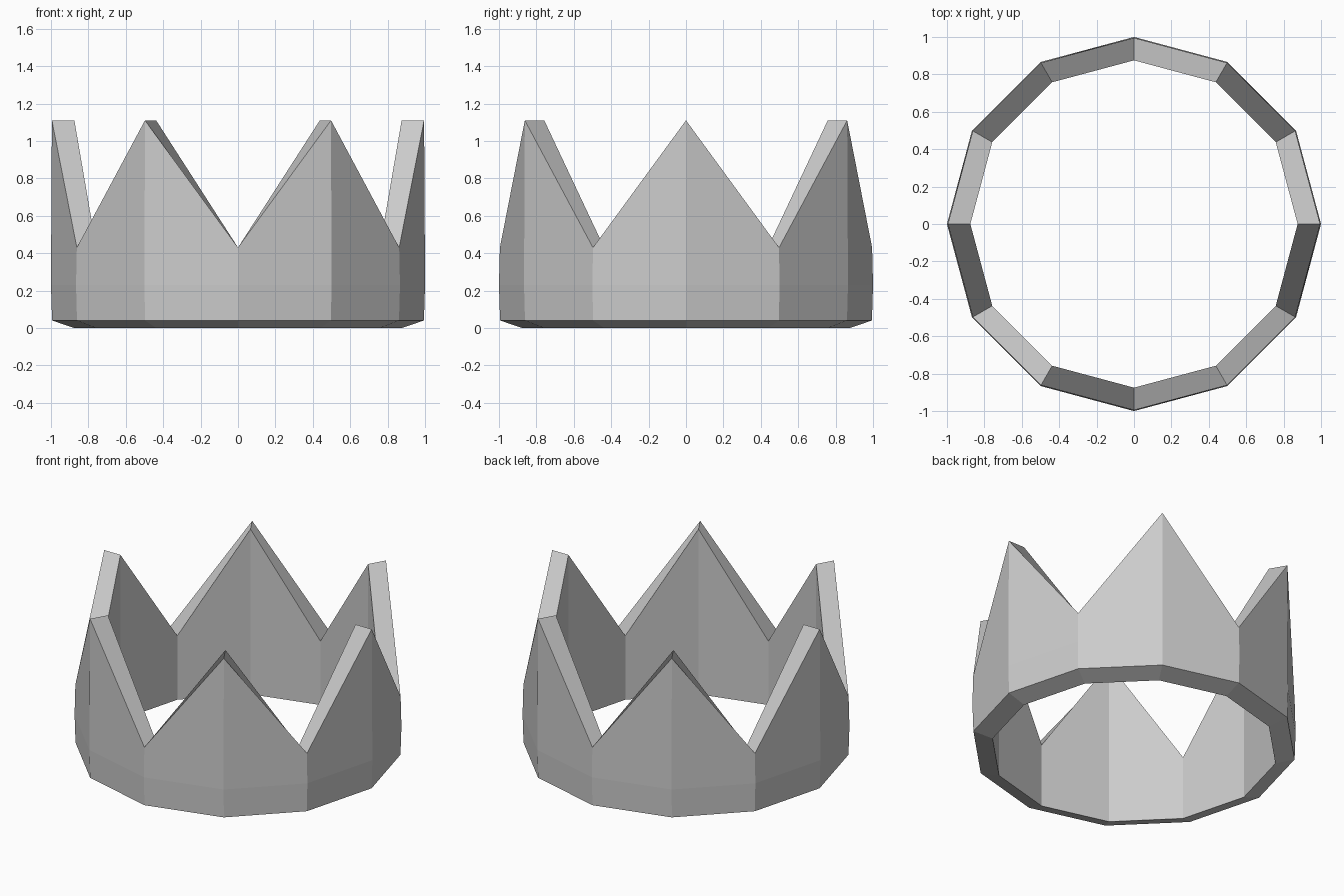
import bpy, bmesh, math

if "Cube" in bpy.data.objects:
    bpy.data.objects.remove(bpy.data.objects["Cube"])

SIDES = 12
INNER_R = 0.875
PEAK_Z, VALLEY_Z = 1.11, 0.43


def wall_section(top_z):
    """Closed (radius, height) cross-section of the crown wall."""
    return [(INNER_R, 0.0), (0.994, 0.04), (1.0, 0.23),
            (0.995, top_z), (INNER_R, top_z)]


# Crown band: sections around a circle, alternating peak and valley
bm = bmesh.new()
sections = []
for i in range(SIDES):
    a = 2 * math.pi * i / SIDES
    top_z = PEAK_Z if i % 2 == 0 else VALLEY_Z
    sections.append([bm.verts.new((r * math.cos(a), r * math.sin(a), z))
                     for r, z in wall_section(top_z)])

# Join neighbouring sections into flat panels
for i, here in enumerate(sections):
    following = sections[(i + 1) % SIDES]
    for j in range(len(here)):
        k = (j + 1) % len(here)
        bm.faces.new((here[j], following[j], following[k], here[k]))
bmesh.ops.recalc_face_normals(bm, faces=bm.faces)

mesh = bpy.data.meshes.new("crown")
bm.to_mesh(mesh)
bm.free()
bpy.context.collection.objects.link(bpy.data.objects.new("crown", mesh))
